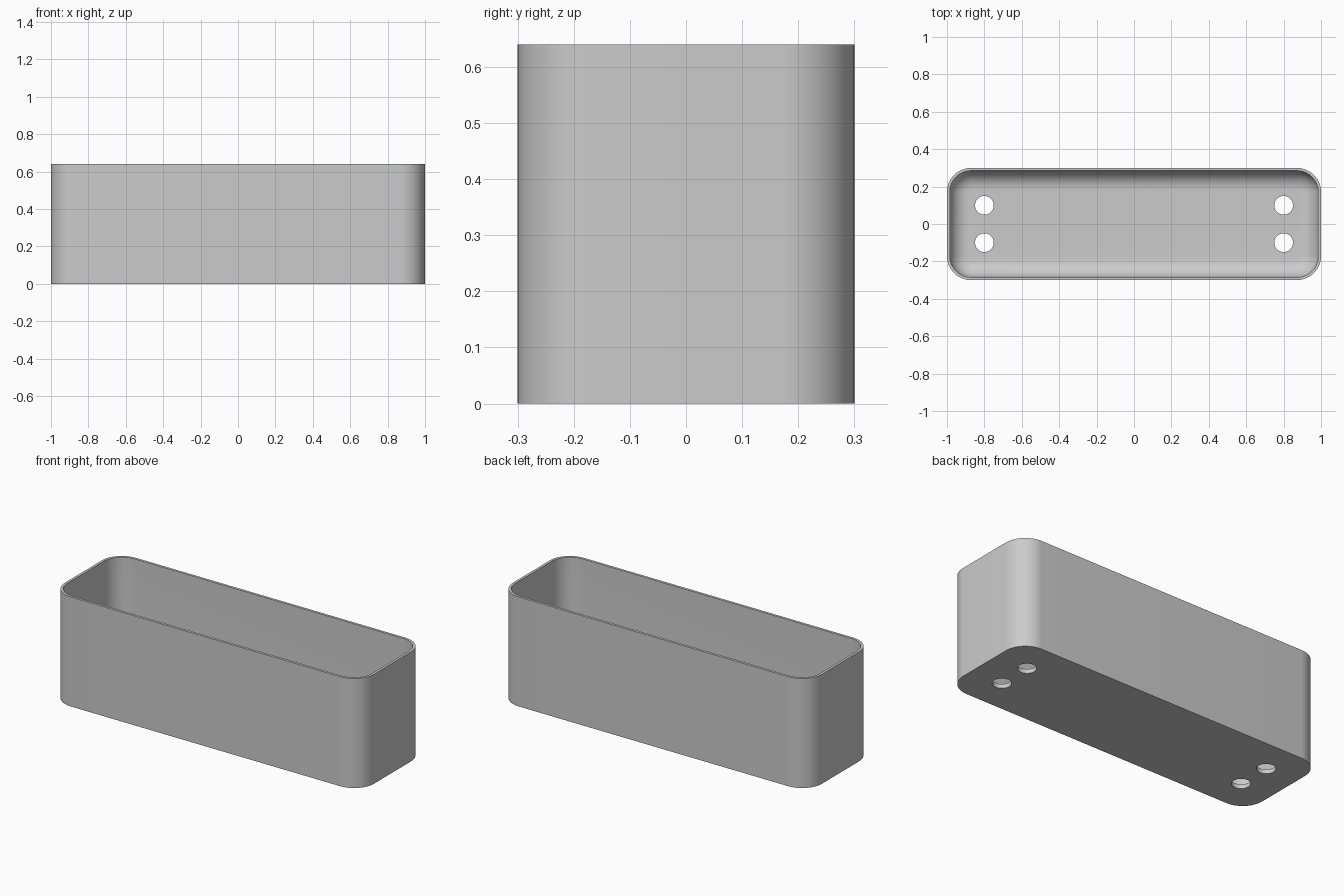
import bpy, bmesh
from math import sin, cos, pi, radians

cube = bpy.data.objects.get("Cube")
if cube:
    bpy.data.objects.remove(cube, do_unlink=True)

HALF_X, HALF_Y, HEIGHT = 1.0, 0.3, 0.64
CORNER, WALL, FLOOR, FILLET = 0.13, 0.015, 0.025, 0.1
CORNER_STEPS, FILLET_STEPS = 16, 12

grey = bpy.data.materials.new("plain grey")
grey.use_nodes = True
colour = (0.6, 0.6, 0.6, 1)
grey.diffuse_color = colour
grey.node_tree.nodes["Principled BSDF"].inputs["Base Color"].default_value = colour


def rounded_loop(bm, inset, z):
    """Ring of vertices around a rounded rectangle, shrunk by inset."""
    cx, cy, r = HALF_X - CORNER, HALF_Y - CORNER, CORNER - inset
    ring = []
    for quarter, (sx, sy) in enumerate([(1, 1), (-1, 1), (-1, -1), (1, -1)]):
        for i in range(CORNER_STEPS + 1):
            a = (quarter + i / CORNER_STEPS) * pi / 2
            ring.append(bm.verts.new((sx * cx + r * cos(a), sy * cy + r * sin(a), z)))
    return ring


# Section from the outer foot, over the rim, down inside and round the floor fillet
section = [(0, 0), (0, HEIGHT), (WALL, HEIGHT)]
for i in range(FILLET_STEPS + 1):
    a = i / FILLET_STEPS * pi / 2
    section.append((WALL + FILLET * (1 - cos(a)), FLOOR + FILLET * (1 - sin(a))))

bm = bmesh.new()
rings = [rounded_loop(bm, inset, z) for inset, z in section]
for low, high in zip(rings, rings[1:]):
    for i in range(len(low)):
        j = (i + 1) % len(low)
        bm.faces.new((low[i], low[j], high[j], high[i]))
bm.faces.new(rings[0][::-1])
bm.faces.new(rings[-1])
bmesh.ops.recalc_face_normals(bm, faces=bm.faces)
mesh = bpy.data.meshes.new("planter_box")
bm.to_mesh(mesh)
bm.free()
box = bpy.data.objects.new("planter_box", mesh)
bpy.context.collection.objects.link(box)
mesh.materials.append(grey)

# Four drain holes through the floor
cutters = []
for x in (-0.8, 0.8):
    for y in (-0.1, 0.1):
        bpy.ops.mesh.primitive_cylinder_add(vertices=48, radius=0.05, depth=0.2, location=(x, y, 0))
        cutter = bpy.context.object
        cutter.name = "drain_hole_cutter"
        cutter.hide_render = True
        cutter.data.materials.append(grey)
        cutters.append(cutter)
        cut = box.modifiers.new("drain_hole", "BOOLEAN")
        cut.operation = "DIFFERENCE"
        cut.solver = "EXACT"
        cut.object = cutter

bpy.ops.object.select_all(action="DESELECT")
box.select_set(True)
bpy.context.view_layer.objects.active = box
for cut in list(box.modifiers):
    bpy.ops.object.modifier_apply(modifier=cut.name)
for cutter in cutters:
    bpy.data.objects.remove(cutter, do_unlink=True)

bpy.ops.object.shade_smooth_by_angle(angle=radians(30))
